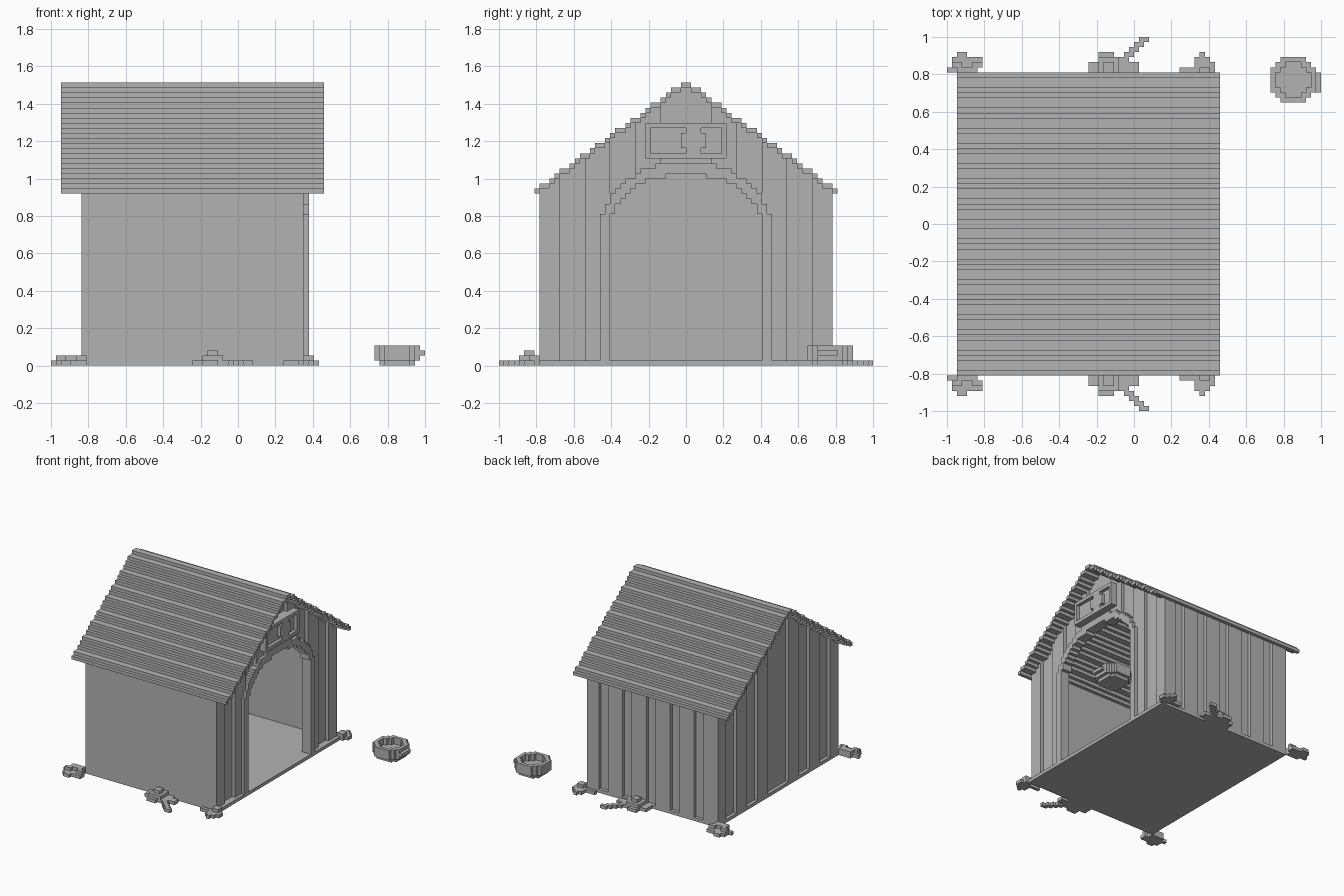
import bpy, bmesh, math
from mathutils import Vector

if "Cube" in bpy.data.objects:
    bpy.data.objects.remove(bpy.data.objects["Cube"], do_unlink=True)

U = 1 / 37          # size of one block
RIDGE = 56          # roof height in blocks
EAVE = 30           # half width of the roof in blocks

grey = bpy.data.materials.new("plain grey")
grey.use_nodes = True
colour = (0.45, 0.45, 0.45, 1)
grey.diffuse_color = colour
grey.node_tree.nodes["Principled BSDF"].inputs["Base Color"].default_value = colour


def block(x0, x1, y0, y1, z0, z1):
    """Set of unit cells filling a box."""
    return {(x, y, z) for x in range(x0, x1) for y in range(y0, y1) for z in range(z0, z1)}


def mirror_y(cells):
    return cells | {(x, -1 - y, z) for x, y, z in cells}


def build(name, cells):
    """Skin a set of cells with only its exposed faces."""
    bm = bmesh.new()
    verts = {}

    def vert(p):
        key = tuple(round(c) for c in p)
        if key not in verts:
            verts[key] = bm.verts.new(Vector(key) * U)
        return verts[key]

    for c in sorted(cells):
        for axis in range(3):
            for side in (0, 1):
                step = [0, 0, 0]
                step[axis] = 1 if side else -1
                if tuple(a + b for a, b in zip(c, step)) in cells:
                    continue
                corners = []
                for a, b in ((0, 0), (1, 0), (1, 1), (0, 1)):
                    p = list(c)
                    p[axis] += side
                    p[(axis + 1) % 3] += a
                    p[(axis + 2) % 3] += b
                    corners.append(vert(p))
                bm.faces.new(corners if side else corners[::-1])
    bmesh.ops.dissolve_limit(bm, angle_limit=0.01, verts=bm.verts, edges=bm.edges)
    mesh = bpy.data.meshes.new(name)
    bm.to_mesh(mesh)
    bm.free()
    mesh.materials.append(grey)
    ob = bpy.data.objects.new(name, mesh)
    bpy.context.collection.objects.link(ob)
    return ob


def column(y):
    """Distance of a cell column from the middle."""
    return y if y >= 0 else -1 - y


def roof_top(y):
    return RIDGE - round(column(y) * 21 / (EAVE - 1))


def arch(y, half, rise):
    """Height of an arch over column y, zero outside it."""
    t = (column(y) + 0.5) / half
    return round(27 + rise * math.sqrt(1 - t * t)) if t < 1 else 0


def raised_gable(y):
    return column(y) >= 25 or 15 <= column(y) < 20 or 5 <= column(y) < 10


# Stepped roof
roof = set()
for y in range(-EAVE, EAVE):
    roof |= block(-35, 17, y, y + 1, roof_top(y) - 1, roof_top(y))
build("roof", roof)

# Floor slab
build("floor", block(-31, 14, -29, 29, 0, 1))

# Gable walls with upright boards, the front one pierced by the doorway
front, back = set(), set()
for y in range(-29, 29):
    top = roof_top(y) - 1
    step = 1 if raised_gable(y) else 0
    front |= block(11, 12 + step, y, y + 1, max(1, arch(y, 15, 11)), top)
    back |= block(-30 - step, -28, y, y + 1, 1, top)
build("front_gable", front)
build("back_gable", back)

# Side walls, one plain and one boarded
wall_top = roof_top(28) - 1
build("plain_side_wall", block(-31, 13, -29, -27, 1, wall_top))
boarded = block(-31, 13, 27, 28, 1, wall_top)
for x in range(-31, 13):
    if (x + 31) % 8 < 5:
        boarded |= block(x, x + 1, 28, 29, 1, wall_top)
build("boarded_side_wall", boarded)

# Doorway surround
trim = set()
for y in range(-17, 17):
    trim |= block(12, 14, y, y + 1, max(1, arch(y, 15, 11)), arch(y, 17, 13.3))
build("doorway_trim", trim)

# Sign board with frame and raised emblem
sign = block(12, 14, -8, 8, 41, 48)
frame = block(14, 15, -8, 8, 41, 48) - block(14, 15, -7, 7, 42, 47)
emblem = block(14, 15, -1, 4, 43, 46) | block(14, 15, 0, 3, 42, 47)
build("sign_board", sign | frame | emblem)

# Round bowl with a small handle
bowl = set()
for x in range(27, 36):
    for y in range(24, 33):
        r = math.hypot(x - 31, y - 28)
        if r < 3.7:
            bowl.add((x, y, 0))
        if r < 4.6:
            low = 1
            high = 4 if r > 3.2 else 2
            bowl |= block(x, x + 1, y, y + 1, low, high)
bowl |= block(36, 37, 26, 30, 2, 3)
build("bowl", bowl)

# Grass tufts along both sides
back_tuft = (block(-37, -33, 30, 31, 0, 1) | block(-36, -33, 31, 33, 0, 1)
             | block(-35, -33, 33, 34, 0, 1) | block(-33, -30, 31, 33, 0, 1)
             | block(-35, -31, 29, 31, 0, 2) | block(-36, -34, 31, 32, 1, 2)
             | block(-32, -30, 31, 32, 1, 2))
middle_tuft = (block(-9, -1, 29, 31, 0, 1) | block(-9, -4, 31, 32, 0, 1)
               | block(-7, -3, 29, 33, 0, 2) | block(-6, -4, 30, 32, 2, 3)
               | block(-7, -4, 33, 34, 0, 1) | block(-3, 1, 30, 32, 0, 1))
for i in range(5):
    middle_tuft |= block(i - 3, i - 1, 32 + i, 33 + i, 0, 1)
middle_tuft |= block(1, 2, 35, 37, 0, 1)
front_tuft = (block(9, 13, 30, 31, 0, 1) | block(12, 16, 30, 32, 0, 1)
              | block(12, 15, 32, 33, 0, 1) | block(13, 14, 33, 34, 0, 1)
              | block(13, 15, 29, 31, 0, 2))
for name, tuft in (("back_grass", back_tuft), ("middle_grass", middle_tuft),
                   ("front_grass", front_tuft)):
    build(name, mirror_y(tuft))
